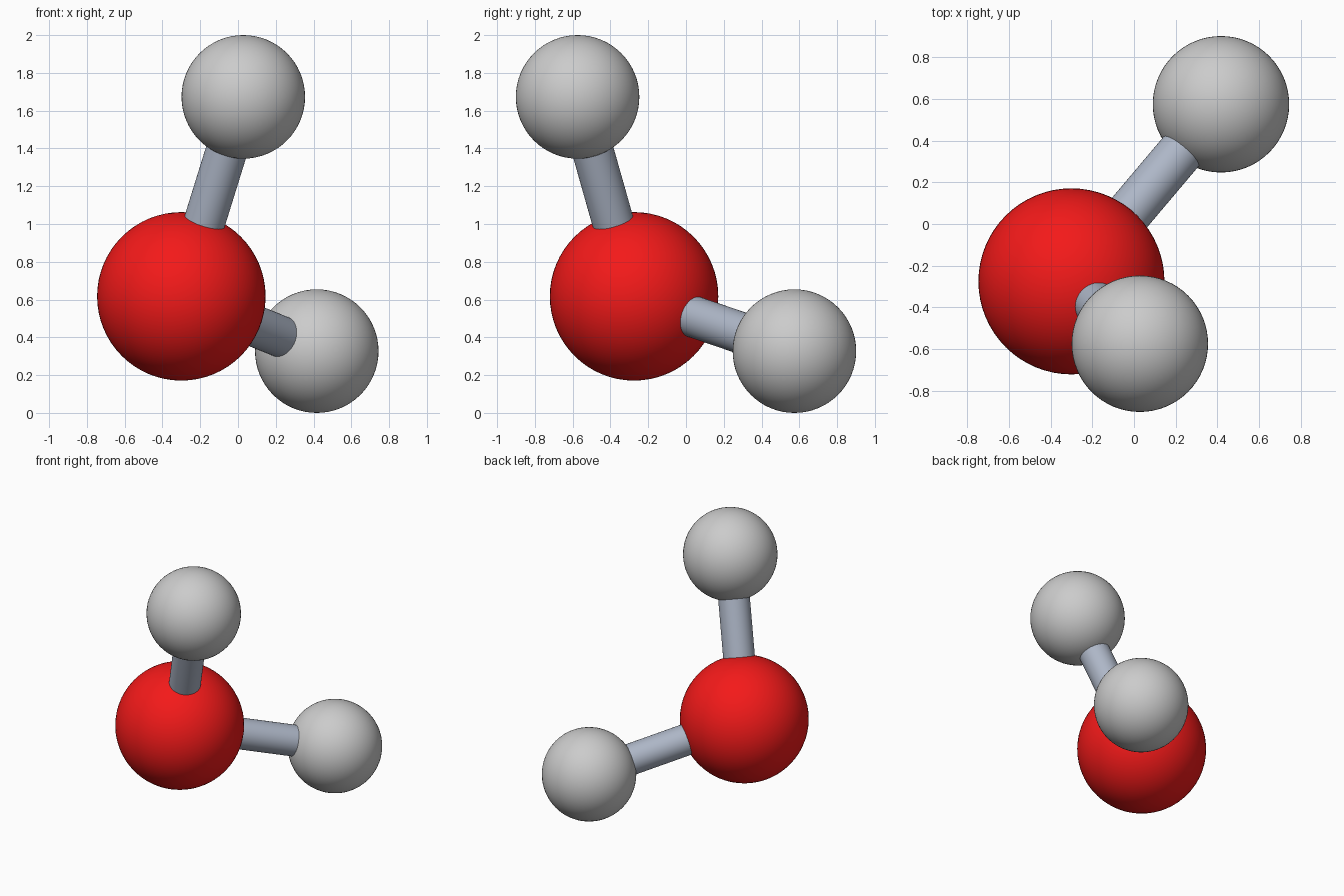
import bpy
from mathutils import Vector

if "Cube" in bpy.data.objects:
    bpy.data.objects.remove(bpy.data.objects["Cube"])

OXYGEN = Vector((-0.30, -0.275, 0.617))
HYDROGENS = {"upper": Vector((0.028, -0.574, 1.673)),
             "lower": Vector((0.417, 0.574, 0.327))}


def material(name, color):
    mat = bpy.data.materials.new(name)
    mat.diffuse_color = color
    mat.use_nodes = True
    mat.node_tree.nodes["Principled BSDF"].inputs["Base Color"].default_value = mat.diffuse_color
    return mat


def finish(name, mat=None):
    obj = bpy.context.object
    obj.name = name
    bpy.ops.object.shade_smooth_by_angle()
    if mat:
        obj.data.materials.append(mat)
    return obj


def atom(name, centre, radius, mat=None):
    bpy.ops.mesh.primitive_uv_sphere_add(segments=64, ring_count=32,
                                         radius=radius, location=centre)
    return finish(name, mat)


def bond(name, a, b, mat):
    axis = b - a
    bpy.ops.mesh.primitive_cylinder_add(
        vertices=48, radius=0.11, depth=axis.length, location=(a + b) / 2,
        rotation=axis.to_track_quat('Z', 'Y').to_euler())
    return finish(name, mat)


red = material("oxygen_red", (0.9, 0.01, 0.01, 1))
steel = material("bond_blue_grey", (0.42, 0.47, 0.57, 1))

# Central oxygen atom
atom("oxygen_atom", OXYGEN, 0.446, red)

# Hydrogen atoms, each joined to the oxygen by a rod
for side, centre in HYDROGENS.items():
    atom(side + "_hydrogen_atom", centre, 0.327)
    bond(side + "_bond", OXYGEN, centre, steel)
